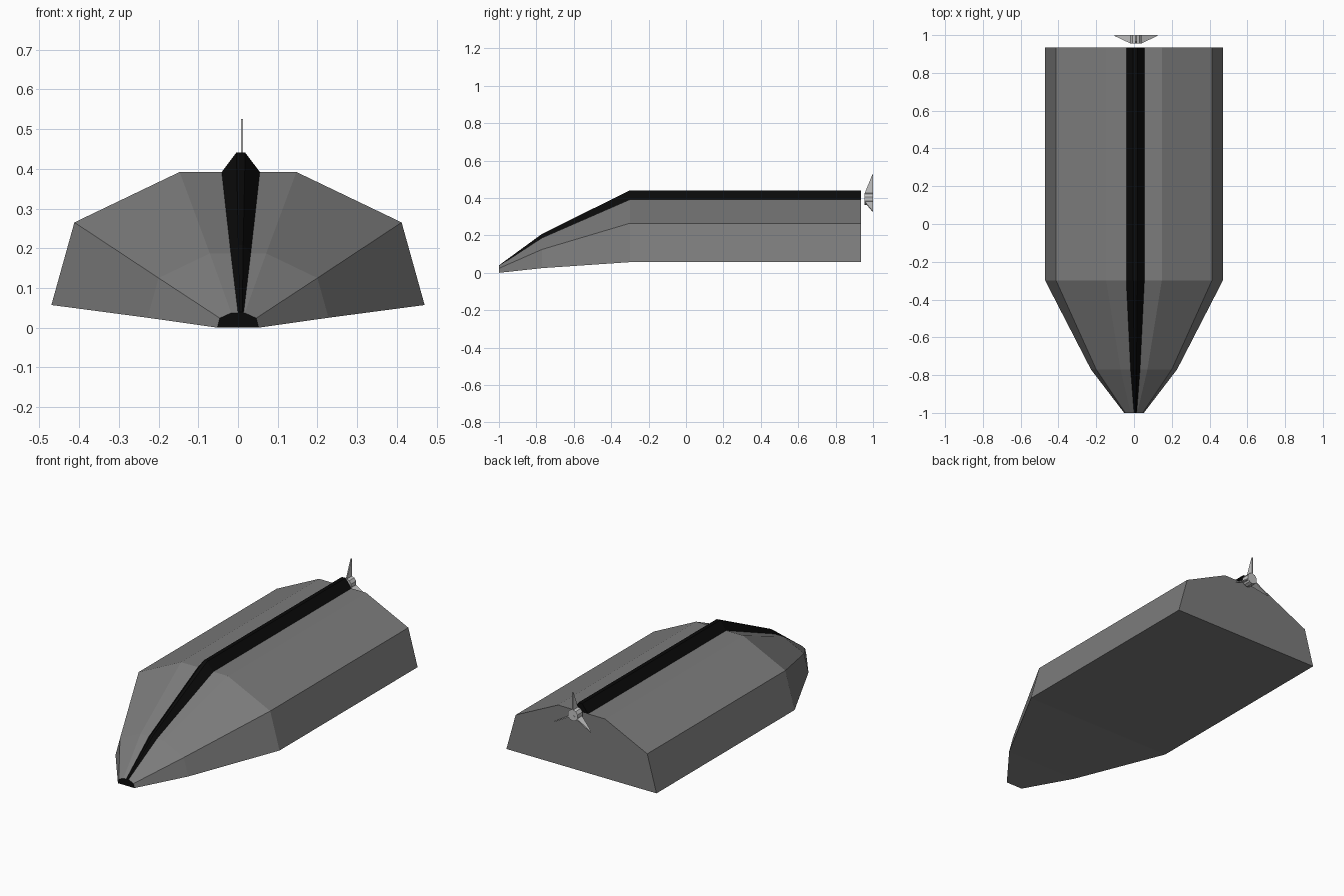
import bpy, bmesh, math
from mathutils import Matrix, Vector

if "Cube" in bpy.data.objects:
    bpy.data.objects.remove(bpy.data.objects["Cube"])


def material(name, value):
    m = bpy.data.materials.new(name)
    m.diffuse_color = (value, value, value, 1)
    m.use_nodes = True
    m.node_tree.nodes["Principled BSDF"].inputs["Base Color"].default_value = m.diffuse_color
    return m


grey = material("hull grey", 0.2)
black = material("stripe black", 0.003)
silver = material("propeller silver", 0.55)


def make_object(name, bm, *mats):
    bmesh.ops.recalc_face_normals(bm, faces=bm.faces)
    mesh = bpy.data.meshes.new(name)
    bm.to_mesh(mesh)
    bm.free()
    for m in mats:
        mesh.materials.append(m)
    obj = bpy.data.objects.new(name, mesh)
    bpy.context.collection.objects.link(obj)
    return obj


def loft(name, sections, centre, *mats):
    """Skin mirrored sections: (y, [(half width, z), ...bottom to top])."""
    bm = bmesh.new()
    rings = []
    for y, pts in sections:
        ring = [(centre + x, y, z) for x, z in pts]
        ring += [(centre - x, y, z) for x, z in reversed(pts)]
        rings.append([bm.verts.new(p) for p in ring])
    n = len(rings[0])
    for a, b in zip(rings, rings[1:]):
        for i in range(n):
            j = (i + 1) % n
            bm.faces.new((a[i], a[j], b[j], b[i]))
    bm.faces.new(rings[0])
    bm.faces.new(rings[-1])
    if len(mats) > 1:  # nose cap takes the second colour
        bm.faces.ensure_lookup_table()
        bm.faces[-2].material_index = 1
    return make_object(name, bm, *mats)


# Faceted hull with black nose cap
full = [(0.47, 0.057), (0.412, 0.265), (0.147, 0.392)]
loft("hull", [
    (-1.0, [(0.052, 0.0), (0.046, 0.024), (0.017, 0.037)]),
    (-0.77, [(0.228, 0.025), (0.2, 0.125), (0.071, 0.187)]),
    (-0.3, full),
    (0.935, full),
], 0, grey, black)

# Raised ridge stripe running from nose to stern
ridge = [(0.048, 0.385), (0.048, 0.392), (0.011, 0.441)]
loft("ridge_stripe", [
    (-1.0, [(0.008, 0.03), (0.008, 0.036), (0.004, 0.04)]),
    (-0.77, [(0.025, 0.18), (0.025, 0.187), (0.006, 0.208)]),
    (-0.3, ridge),
    (0.935, ridge),
], 0.007, black)

# Propeller hub
hub_centre = Vector((0.01, 0.977, 0.395))
bm = bmesh.new()
bmesh.ops.create_cone(
    bm, cap_ends=True, segments=10, radius1=0.032, radius2=0.032, depth=0.045,
    matrix=Matrix.Translation(hub_centre) @ Matrix.Rotation(math.pi / 2, 4, 'X'))
make_object("propeller_hub", bm, silver)

# Three thin triangular blades
for k in range(3):
    bm = bmesh.new()
    outline = [(0.955, 0.0), (1.0, 0.0), (1.0, 0.13), (0.996, 0.13), (0.955, 0.03)]
    sides = [[bm.verts.new((s * 0.003, y - hub_centre.y, z)) for y, z in outline]
             for s in (-1, 1)]
    n = len(outline)
    for i in range(n):
        j = (i + 1) % n
        bm.faces.new((sides[0][i], sides[0][j], sides[1][j], sides[1][i]))
    for s in sides:
        bm.faces.new(s)
    bm.transform(Matrix.Translation(hub_centre)
                 @ Matrix.Rotation(math.radians(120 * k), 4, 'Y'))
    make_object(f"propeller_blade_{k + 1}", bm, silver)
